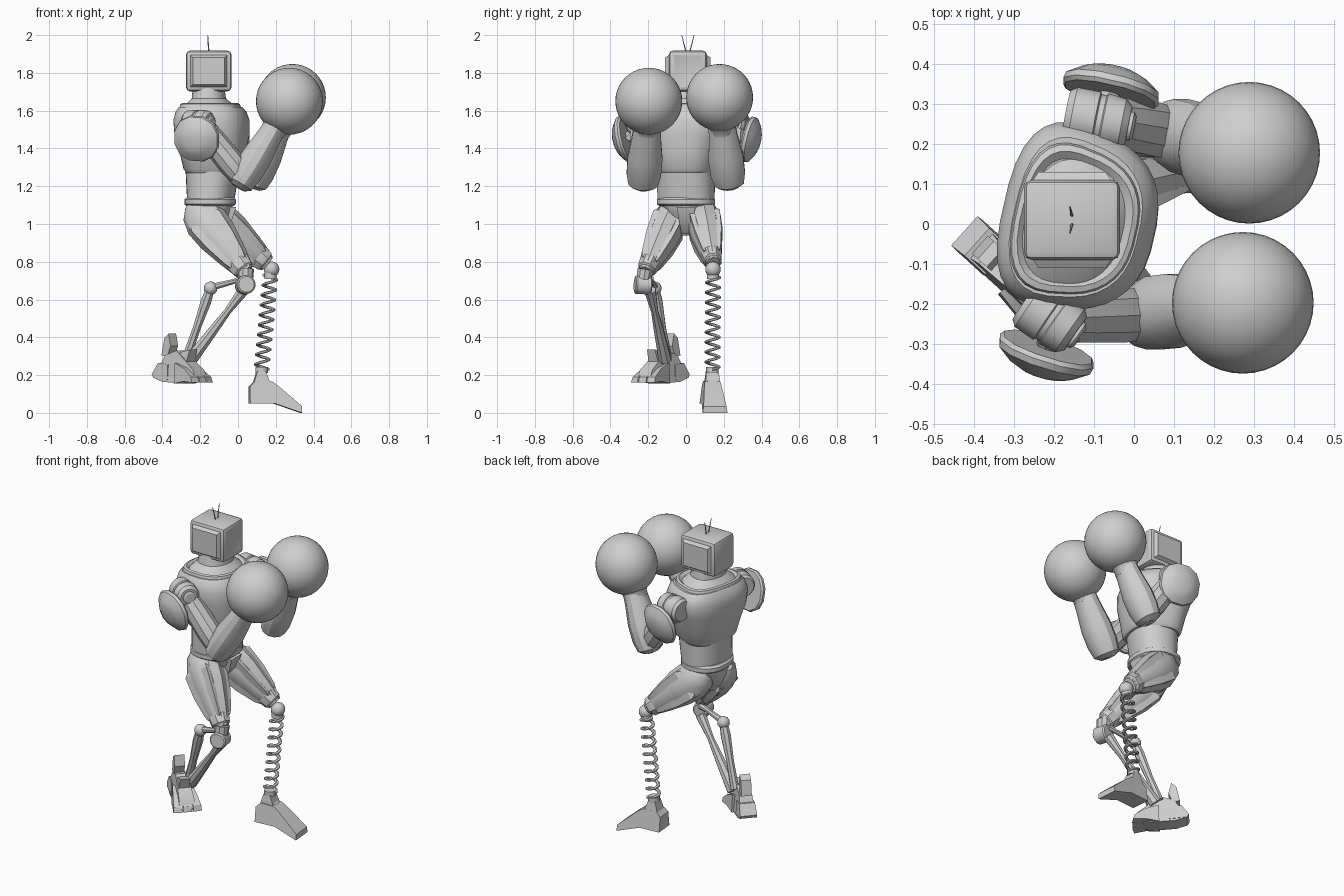
import bpy, bmesh, math
from mathutils import Vector, Matrix

old = bpy.data.objects.get("Cube")
if old:
    bpy.data.objects.remove(old, do_unlink=True)

TONE = (0.62, 0.62, 0.62, 1)
grey = bpy.data.materials.new("light grey")
grey.diffuse_color = TONE
grey.use_nodes = True
grey.node_tree.nodes["Principled BSDF"].inputs["Base Color"].default_value = TONE
parts = []


def finish(name, bm):
    bmesh.ops.recalc_face_normals(bm, faces=bm.faces)
    me = bpy.data.meshes.new(name)
    bm.to_mesh(me)
    bm.free()
    me.materials.append(grey)
    ob = bpy.data.objects.new(name, me)
    bpy.context.collection.objects.link(ob)
    parts.append(ob)
    return ob


def loft(name, rings, n=16, power=2.0, taper=0.0):
    """Skin superellipse rings given as (centre, u axis, v axis); taper narrows v along u."""
    bm = bmesh.new()
    loops = []
    for c, u, v in rings:
        loop = []
        for i in range(n):
            a = 2 * math.pi * (i + 0.5) / n
            x, y = math.cos(a), math.sin(a)
            x = math.copysign(abs(x) ** (2 / power), x)
            y = math.copysign(abs(y) ** (2 / power), y)
            loop.append(bm.verts.new(Vector(c) + u * x + v * y * (1 - taper * x)))
        loops.append(loop)
    for p, q in zip(loops, loops[1:]):
        for i in range(n):
            j = (i + 1) % n
            bm.faces.new((p[i], p[j], q[j], q[i]))
    bm.faces.new(loops[0])
    bm.faces.new(loops[-1])
    return finish(name, bm)


def limb(name, a, b, profile, n=12, flat=1.0, power=2.0):
    """Turned shape from a to b; profile holds (fraction, radius)."""
    a, b = Vector(a), Vector(b)
    d = (b - a).normalized()
    side = Vector((0, 1, 0)) if abs(d.y) < 0.7 else Vector((1, 0, 0))
    u = (side - d * side.dot(d)).normalized()
    v = d.cross(u)
    return loft(name, [(a.lerp(b, t), u * r * flat, v * r) for t, r in profile], n, power)


def stack(name, levels, yaw, n=32, power=2.3, taper=0.0):
    """Upright body of levels (z, x, y, depth, width)."""
    u = Vector((math.cos(yaw), math.sin(yaw), 0))
    v = Vector((-u.y, u.x, 0))
    return loft(name, [((x, y, z), u * rx, v * ry) for z, x, y, rx, ry in levels], n, power, taper)


def ball(name, c, r, seg=12):
    bm = bmesh.new()
    bmesh.ops.create_uvsphere(bm, u_segments=seg * 2, v_segments=seg, radius=r,
                              matrix=Matrix.Translation(c))
    return finish(name, bm)


def prism(name, outline, origin, yaw, low, high):
    """Side outline (forward, z) given width, from low at the base to high at the top."""
    bm = bmesh.new()
    top = max(z for _, z in outline)
    turn = Matrix.Translation(origin) @ Matrix.Rotation(yaw, 4, 'Z')
    sides = []
    for s in (-1, 1):
        sides.append([bm.verts.new(turn @ Vector((f, s * (low + (high - low) * max(z, 0) / top), z)))
                      for f, z in outline])
    k = len(outline)
    for i in range(k):
        j = (i + 1) % k
        bm.faces.new((sides[0][i], sides[0][j], sides[1][j], sides[1][i]))
    bm.faces.new(sides[0])
    bm.faces.new(sides[1])
    return finish(name, bm)


# Head: rounded box with sloping raised side panels and a shallow front screen
bm = bmesh.new()
bmesh.ops.create_cube(bm, size=1, matrix=Matrix.Translation((-0.155, 0.01, 1.81))
                      @ Matrix.Diagonal((0.24, 0.2, 0.215, 1)))
bmesh.ops.bevel(bm, geom=list(bm.edges), offset=0.02, segments=2, affect='EDGES', profile=0.5)
for axis, depth in ((Vector((0, 1, 0)), 0.02), (Vector((0, -1, 0)), 0.02), (Vector((1, 0, 0)), -0.006)):
    bm.normal_update()
    face = max((f for f in bm.faces if f.normal.dot(axis) > 0.99), key=lambda f: f.calc_area())
    bmesh.ops.inset_region(bm, faces=[face], thickness=0.004, depth=0)
    bmesh.ops.inset_region(bm, faces=[face], thickness=0.018, depth=depth)
finish("head", bm)
for s in (-1, 1):
    limb("antenna", (-0.155, 0.01 + 0.01 * s, 1.91), (-0.16, 0.01 + 0.033 * s, 2.0),
         [(0, 0.004), (1, 0.002)], 6)

# Torso: broad flat back, narrower front
YAW = math.radians(-13)
stack("neck", [(1.62, -.15, 0, .13, .165), (1.645, -.152, 0, .108, .135), (1.665, -.154, .003, .088, .105),
               (1.72, -.155, .005, .082, .095)], YAW, taper=.06)
stack("chest", [(1.27, -.125, 0, .14, .15), (1.29, -.125, 0, .155, .165), (1.38, -.13, 0, .17, .185),
                (1.47, -.135, .005, .19, .215), (1.55, -.138, .01, .192, .228),
                (1.595, -.14, .01, .178, .215), (1.62, -.143, .008, .158, .195)], YAW, 32, 2.7, .14)
stack("collar", [(1.6, -.145, .005, .16, .19), (1.635, -.145, .005, .15, .18),
                 (1.64, -.145, .005, .138, .165), (1.625, -.148, .003, .12, .15)], YAW, 32, 2.7, .14)
stack("waist", [(1.12, -.145, 0, .12, .152), (1.2, -.14, 0, .13, .152), (1.29, -.135, 0, .14, .152)], YAW)
stack("belt", [(1.095, -.148, 0, .125, .14), (1.105, -.148, 0, .137, .155),
               (1.13, -.148, 0, .137, .155), (1.14, -.148, 0, .125, .14)], 0)
stack("pelvis", [(0.94, -.16, 0, .04, .035), (0.99, -.16, 0, .08, .06),
                 (1.05, -.155, 0, .115, .11), (1.1, -.15, 0, .12, .135)], 0, 12)
prism("groin_guard", [(0, .14), (.08, .14), (.055, .06), (0, 0)], (-.09, 0, .95), 0, .025, .05)

# Arms: side, shoulder back, shoulder front, elbow, wrist, glove, shoulder pad
arms = (("right", (-.27, -.19, 1.53), (-.14, -.28, 1.535), (.03, -.225, 1.24), (.2, -.205, 1.52),
         (.272, -.197, 1.65), (-.215, -.308, 1.455), (-.236, -.373, 1.44)),
        ("left", (-.17, .275, 1.53), (-.005, .243, 1.535), (.1, .225, 1.24), (.225, .19, 1.52),
         (.288, .178, 1.67), (-.06, .322, 1.45), (-.045, .385, 1.435)))
for side, back, front, elbow, wrist, fist, pad_in, pad_out in arms:
    limb(side + "_shoulder", back, front, [(0, .06), (.1, .072), (.45, .072), (.47, .066), (.55, .066),
                                           (.57, .072), (.85, .066), (.95, .05)], 20)
    limb(side + "_shoulder_cap", back, front, [(.9, .038), (1, .038), (1.04, .028)], 12)
    mid = Vector(back).lerp(Vector(front), 0.5)
    limb(side + "_upper_arm", mid, elbow, [(0, .06), (.3, .068), (.7, .072), (.95, .065), (1.1, .05)], 10)
    limb(side + "_forearm", elbow, wrist, [(-.17, .04), (-.1, .07), (.1, .082), (.4, .083),
                                           (.8, .068), (1, .064)], 12, 1.15)
    limb(side + "_glove_cuff", wrist, fist, [(-.25, .066), (-.05, .07), (.15, .09), (.5, .13)], 24)
    ball(side + "_glove", fist, 0.177, 20)
    limb(side + "_shoulder_pad", pad_in, pad_out, [(0, .118), (.15, .126), (.4, .122), (.8, .085), (1, .05)],
         12, 1.0, 2.2)
    limb(side + "_pad_mount", mid, pad_in, [(0, .03), (1.05, .03)], 8)


# Thighs with broad raised armour panels and a knee cuff
def thigh(side, hip, knee):
    limb(side + "_thigh", hip, knee, [(-.22, .05), (-.12, .09), (.08, .114), (.35, .108),
                                      (.7, .08), (.9, .06), (1, .045)], 10, 0.82)
    h, k = Vector(hip), Vector(knee)
    d = (k - h).normalized()
    u = (Vector((0, 1, 0)) - d * d.y).normalized()
    v = d.cross(u)
    for i in range(4):
        a = math.pi * (i + 0.5) / 2
        out = u * math.cos(a) * 0.82 + v * math.sin(a)
        limb(side + "_thigh_panel", h.lerp(k, .08) + out * .08, h.lerp(k, .85) + out * .048,
             [(0, .03), (.08, .052), (.5, .05), (.9, .032), (1, .02)], 4)
    limb(side + "_knee_cuff", hip, knee, [(.8, .062), (.83, .068), (.95, .06), (.97, .05)], 8, 0.85)


thigh("right", (-.19, -.075, 1.04), (.04, -.215, .745))
thigh("left", (-.14, .09, 1.04), (.155, .145, .79))

# Left lower leg: ball knee, coil spring and wedge foot
ball("left_knee", (.178, .143, .76), .041)
low, high = Vector((.125, .14, .23)), Vector((.172, .143, .73))
rings = []
TURNS, STEPS = 9.5, 20
for i in range(int(TURNS * STEPS) + 1):
    a = 2 * math.pi * i / STEPS
    out = Vector((math.cos(a), math.sin(a), 0))
    rings.append((low.lerp(high, i / (TURNS * STEPS)) + out * .033, out * .011, Vector((0, 0, .008))))
loft("left_shin_spring", rings, 6)
for name, t in (("spring_base", 0), ("spring_top", 1)):
    c = low.lerp(high, t)
    limb(name, c - Vector((0, 0, .02)), c + Vector((0, 0, .012)), [(0, .034), (1, .034)], 12)
FOOT = math.radians(5)
prism("left_foot", [(0, .05), (0, .14), (.03, .17), (.12, .165), (.16, .135), (.275, .035), (.275, 0), (.13, .05)],
      (.06, .13, 0), FOOT, .066, .042)
prism("left_ankle", [(0, 0), (.02, .065), (.065, .065), (.09, 0)], (.08, .135, .155), FOOT, .04, .032)
limb("left_foot_ridge", (.14, .137, .165), (.31, .152, .03), [(0, .03), (1, .025)], 4, 1.1)

# Right lower leg: hinge knee, strut linkage and two bars
limb("right_knee_hinge", (.045, -.27, .68), (.03, -.185, .675), [(0, .042), (.08, .05), (.92, .05), (1, .042)], 16)
limb("right_knee_link", (.04, -.215, .76), (.04, -.23, .67), [(0, .045), (1, .036)], 10)
limb("right_strut", (.03, -.19, .71), (-.14, -.165, .665), [(0, .022), (.3, .014), (1, .02)], 8)
ball("right_strut_joint", (-.145, -.165, .66), .036, 8)
limb("right_rear_bar", (-.145, -.165, .66), (-.27, -.1, .3), [(0, .024), (.2, .03), (.6, .022), (1, .026)], 8)
limb("right_front_bar", (.03, -.19, .65), (-.25, -.11, .28), [(0, .032), (.3, .02), (.6, .028), (1, .036)], 8)

# Right foot: slim heel block, rear claw and three toes
TURN = math.radians(-42)
heel = (-.415, -.025, .155)
prism("right_foot", [(0, .03), (.03, .08), (.07, .15), (.15, .175), (.22, .12), (.28, .07), (.3, .02), (.2, 0), (.06, .01)],
      heel, TURN, .05, .035)
prism("right_heel_block", [(.04, .15), (.06, .24), (.09, .265), (.105, .2), (.08, .14)],
      heel, TURN, .03, .03)
prism("right_heel_claw", [(-.012, .05), (.03, .11), (.1, .1), (.1, .02), (0, .03)], heel, TURN, .052, .046)
prism("right_shin_guard", [(.18, .1), (.17, .165), (.24, .18), (.22, .11)], heel, TURN, .045, .028)
for s in (-1, 0, 1):
    start = Vector(heel) + Matrix.Rotation(TURN, 3, 'Z') @ Vector((.16, .036 * s, 0))
    prism("right_toe", [(0, 0), (0, .11), (.08, .08), (.14, .035), (.15, .005), (.08, .012)],
          start, TURN + 0.15 * s, .026, .02)

# Smooth shading with sharp creases
bpy.ops.object.select_all(action='DESELECT')
for ob in parts:
    ob.select_set(True)
bpy.context.view_layer.objects.active = parts[0]
bpy.ops.object.shade_smooth_by_angle(angle=math.radians(32))
